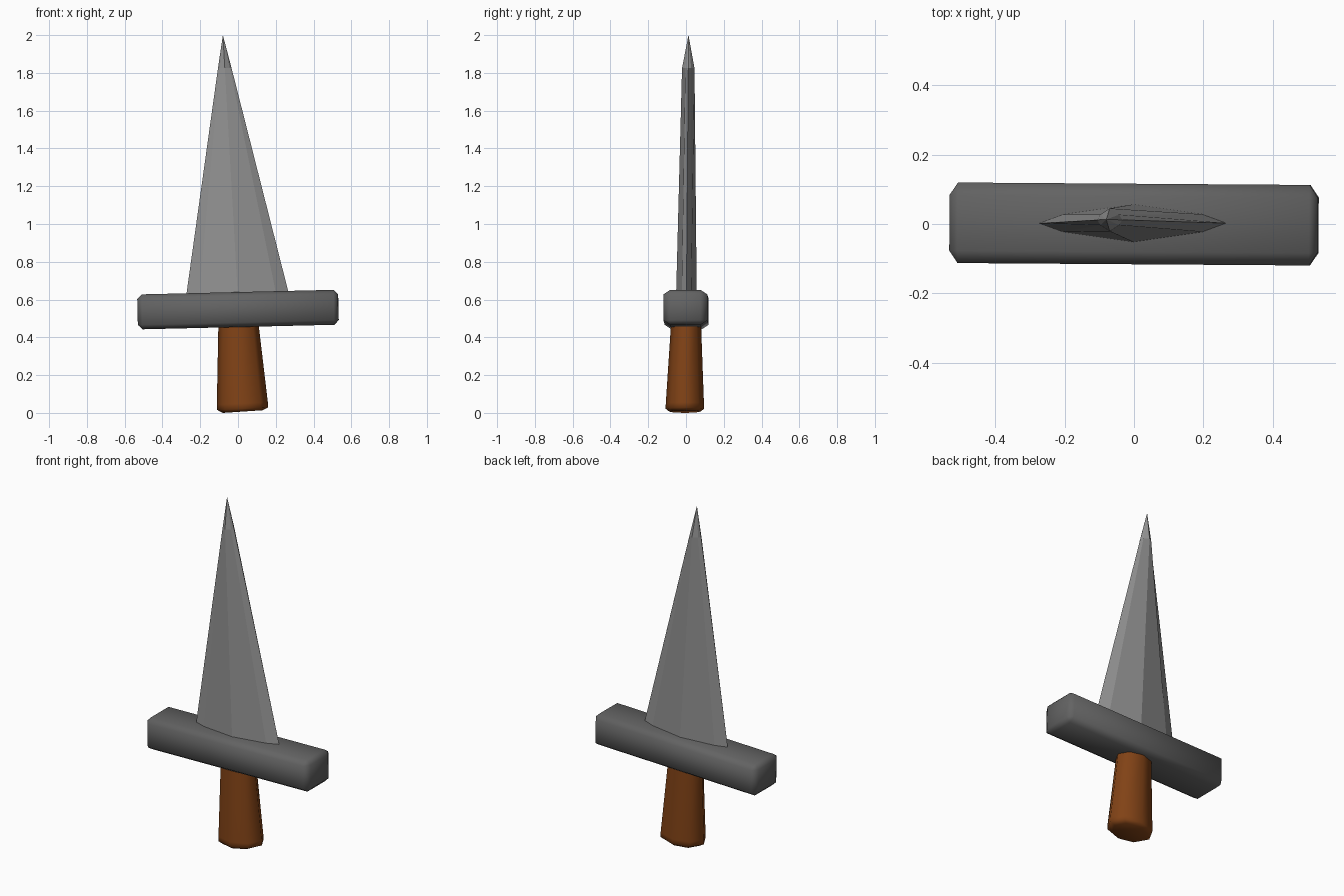
import bpy, bmesh, math
from mathutils import Matrix

if "Cube" in bpy.data.objects:
    bpy.data.objects.remove(bpy.data.objects["Cube"])


def material(name, rgb):
    m = bpy.data.materials.new(name)
    m.diffuse_color = (*rgb, 1)
    m.use_nodes = True
    m.node_tree.nodes["Principled BSDF"].inputs["Base Color"].default_value = m.diffuse_color
    return m


def finish(name, bm, mat, smooth):
    bmesh.ops.recalc_face_normals(bm, faces=bm.faces[:])
    for f in bm.faces:
        f.smooth = smooth
    mesh = bpy.data.meshes.new(name)
    bm.to_mesh(mesh)
    bm.free()
    mesh.materials.append(mat)
    ob = bpy.data.objects.new(name, mesh)
    bpy.context.collection.objects.link(ob)
    return ob


def loft(rings, tip=None):
    """Join rings of points with quads; close the end with a cap or a tip."""
    bm = bmesh.new()
    loops = [[bm.verts.new(p) for p in r] for r in rings]
    n = len(loops[0])
    for a, b in zip(loops, loops[1:]):
        for i in range(n):
            j = (i + 1) % n
            bm.faces.new((a[i], a[j], b[j], b[i]))
    bm.faces.new(loops[0][::-1])
    if tip:
        t = bm.verts.new(tip)
        for i in range(n):
            bm.faces.new((loops[-1][i], loops[-1][(i + 1) % n], t))
    else:
        bm.faces.new(loops[-1])
    return bm


steel = material("blade steel", (0.29, 0.29, 0.29))
iron = material("guard iron", (0.125, 0.125, 0.125))
wood = material("handle wood", (0.22, 0.055, 0.008))

# Blade: eight-sided lens section tapering to an off-centre point
SECTION = [(1, 0), (.75, .46), (0, 1), (-.75, .46),
           (-1, 0), (-.75, -.46), (0, -1), (.75, -.46)]


def blade_ring(cx, cy, rx, ry, z):
    return [(cx + u * rx, cy + v * ry, z) for u, v in SECTION]


finish("blade", loft([blade_ring(0, 0.002, .277, .055, .60),
                      blade_ring(-.07, .012, .036, .033, 1.825)],
                     (-.08, .013, 2.0)), steel, False)

# Guard: bevelled bar, slightly tilted
bm = bmesh.new()
bmesh.ops.create_cube(bm, size=1)
bmesh.ops.scale(bm, vec=(1.063, .155, .185), verts=bm.verts[:])
bmesh.ops.bevel(bm, geom=bm.edges[:], offset=.024, segments=1, affect='EDGES')
bmesh.ops.scale(bm, vec=(1, 1.5, 1), verts=bm.verts[:])
tilt = Matrix.Rotation(math.radians(-.4), 4, 'Z') @ Matrix.Rotation(math.radians(-1.35), 4, 'Y')
bmesh.ops.transform(bm, matrix=Matrix.Translation((0, 0, .547)) @ tilt, verts=bm.verts[:])
finish("guard", bm, iron, True)


# Handle: eight-sided grip flaring towards a chamfered butt
def grip_ring(cx, cy, rx, ry, z, slope=0.0):
    pts = []
    for i in range(8):
        a = i * math.tau / 8
        c = math.cos(a)
        pts.append((cx + rx * c, cy + ry * math.sin(a), z + slope * c))
    return pts


handle = finish("handle", loft([grip_ring(.024, -.006, .105, .083, .007, .007),
                                grip_ring(.024, -.006, .135, .102, .022, .006),
                                grip_ring(.023, -.006, .135, .101, .05, .006),
                                grip_ring(.003, 0, .107, .08, .46),
                                grip_ring(.001, 0, .102, .078, .52)]), wood, True)
